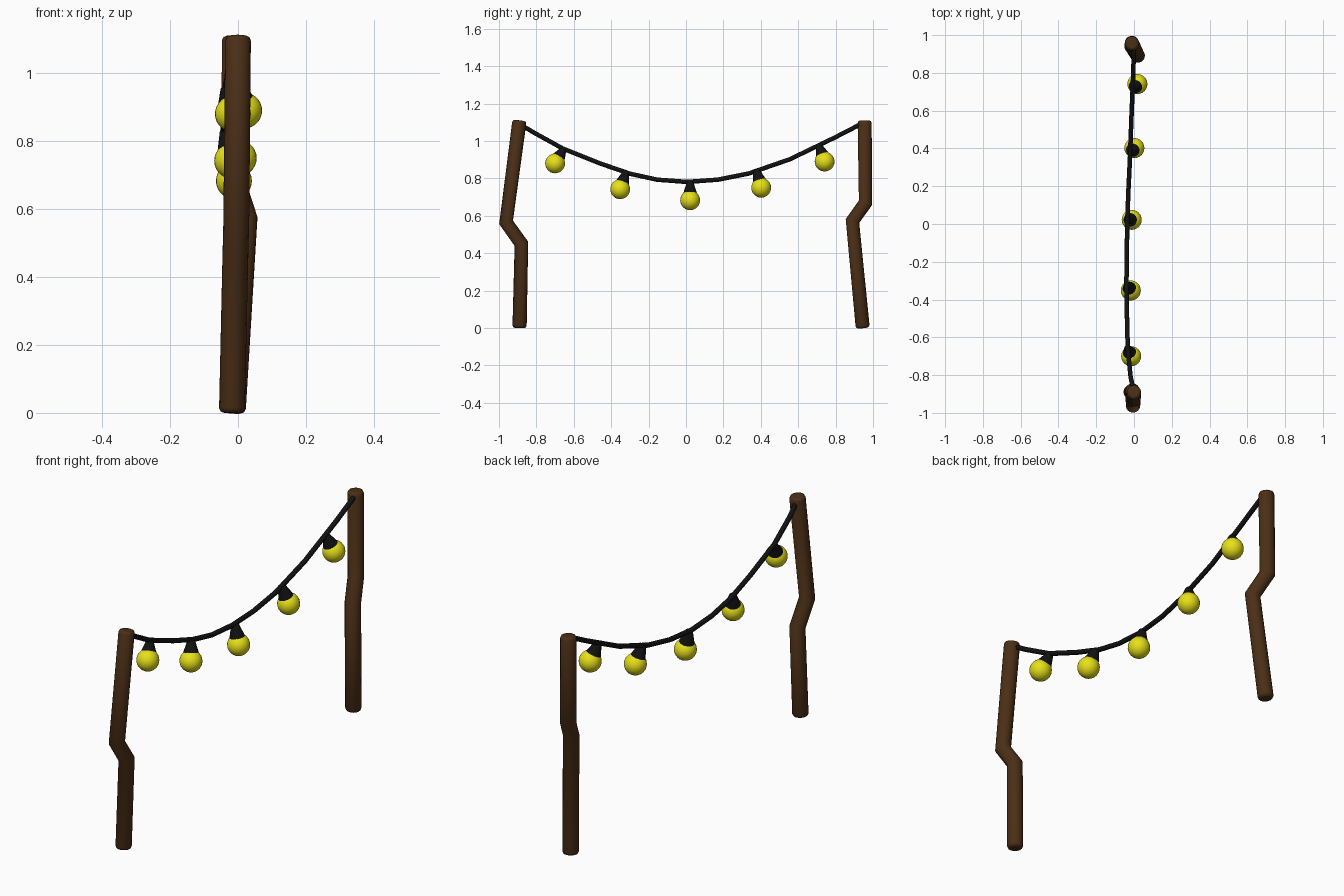
import bpy
from mathutils import Vector

if "Cube" in bpy.data.objects:
    bpy.data.objects.remove(bpy.data.objects["Cube"])


def material(name, rgb):
    m = bpy.data.materials.new(name)
    m.diffuse_color = (*rgb, 1)
    m.use_nodes = True
    m.node_tree.nodes["Principled BSDF"].inputs["Base Color"].default_value = m.diffuse_color
    return m


WOOD = material("dark_wood", (0.07, 0.028, 0.008))
BLACK = material("black_rubber", (0.006, 0.006, 0.006))
YELLOW = material("yellow_glass", (0.8, 0.75, 0.01))


def finish(ob, name, mat, angle=0.9):
    ob.name = ob.data.name = name
    ob.data.materials.clear()
    ob.data.materials.append(mat)
    bpy.ops.object.select_all(action='DESELECT')
    ob.select_set(True)
    bpy.context.view_layer.objects.active = ob
    bpy.ops.object.shade_smooth_by_angle(angle=angle)


def tube(name, points, radius, mat, soft_end=0.0):
    """Round tube along a path, optionally with chamfered ends."""
    pts = [(Vector(p), 1.0) for p in points]
    if soft_end:
        for end, nxt in ((0, 1), (-1, -2)):
            p, step = pts[end][0], (pts[nxt][0] - pts[end][0]).normalized()
            extra = [(p, 1 - soft_end / radius),
                     (p + step * soft_end * 0.3, 1 - 0.3 * soft_end / radius),
                     (p + step * soft_end, 1.0)]
            pts = extra + pts[1:] if end == 0 else pts[:-1] + extra[::-1]
    cu = bpy.data.curves.new(name, 'CURVE')
    cu.dimensions = '3D'
    cu.bevel_depth = radius
    cu.bevel_resolution = 6
    cu.use_fill_caps = True
    sp = cu.splines.new('POLY')
    sp.points.add(len(pts) - 1)
    for sp_pt, (co, r) in zip(sp.points, pts):
        sp_pt.co = (*co, 1)
        sp_pt.radius = r
    ob = bpy.data.objects.new(name, cu)
    bpy.context.collection.objects.link(ob)
    bpy.ops.object.select_all(action='DESELECT')
    ob.select_set(True)
    bpy.context.view_layer.objects.active = ob
    bpy.ops.object.convert(target='MESH')
    finish(bpy.context.object, name, mat)


# Crooked wooden posts
tube("front_post", [(-0.018, -0.89, 0), (-0.008, -0.88, 0.45),
                    (-0.005, -0.962, 0.565), (0, -0.89, 1.11)],
     0.038, WOOD, 0.014)
tube("back_post", [(-0.015, 0.945, 0), (0.02, 0.89, 0.572),
                   (-0.012, 0.96, 0.67), (-0.01, 0.955, 1.11)],
     0.038, WOOD, 0.014)

# Sagging wire between the post tops
tube("wire", [(0, -0.89, 1.09), (-0.018, -0.81, 1.043), (-0.033, -0.66, 0.96),
              (-0.038, -0.46, 0.88), (-0.04, -0.30, 0.825),
              (-0.038, -0.155, 0.793), (-0.036, 0.005, 0.781),
              (-0.03, 0.17, 0.793), (-0.022, 0.335, 0.826),
              (-0.014, 0.555, 0.902), (-0.004, 0.795, 1.018),
              (0, 0.95, 1.098)], 0.012, BLACK)

# Bulbs with their sockets: bulb centre, point on the wire
LIGHTS = [((-0.015, -0.70, 0.88), (-0.035, -0.655, 0.955)),
          ((-0.017, -0.352, 0.742), (-0.037, -0.322, 0.832)),
          ((-0.012, 0.022, 0.683), (-0.033, 0.022, 0.783)),
          ((0.002, 0.402, 0.75), (-0.02, 0.376, 0.845)),
          ((0.018, 0.741, 0.89), (-0.006, 0.71, 0.976))]
for i, (bulb, hook) in enumerate(LIGHTS, 1):
    b, h = Vector(bulb), Vector(hook)
    bpy.ops.mesh.primitive_uv_sphere_add(segments=24, ring_count=14,
                                         radius=0.053, location=b)
    finish(bpy.context.object, f"bulb_{i}", YELLOW)
    axis = (h - b).normalized()
    base = b + axis * 0.036
    bpy.ops.mesh.primitive_cone_add(vertices=20, radius1=0.037, radius2=0.017,
                                    depth=(h - base).length,
                                    location=(base + h) / 2)
    cone = bpy.context.object
    cone.rotation_euler = axis.to_track_quat('Z', 'Y').to_euler()
    finish(cone, f"socket_{i}", BLACK)
